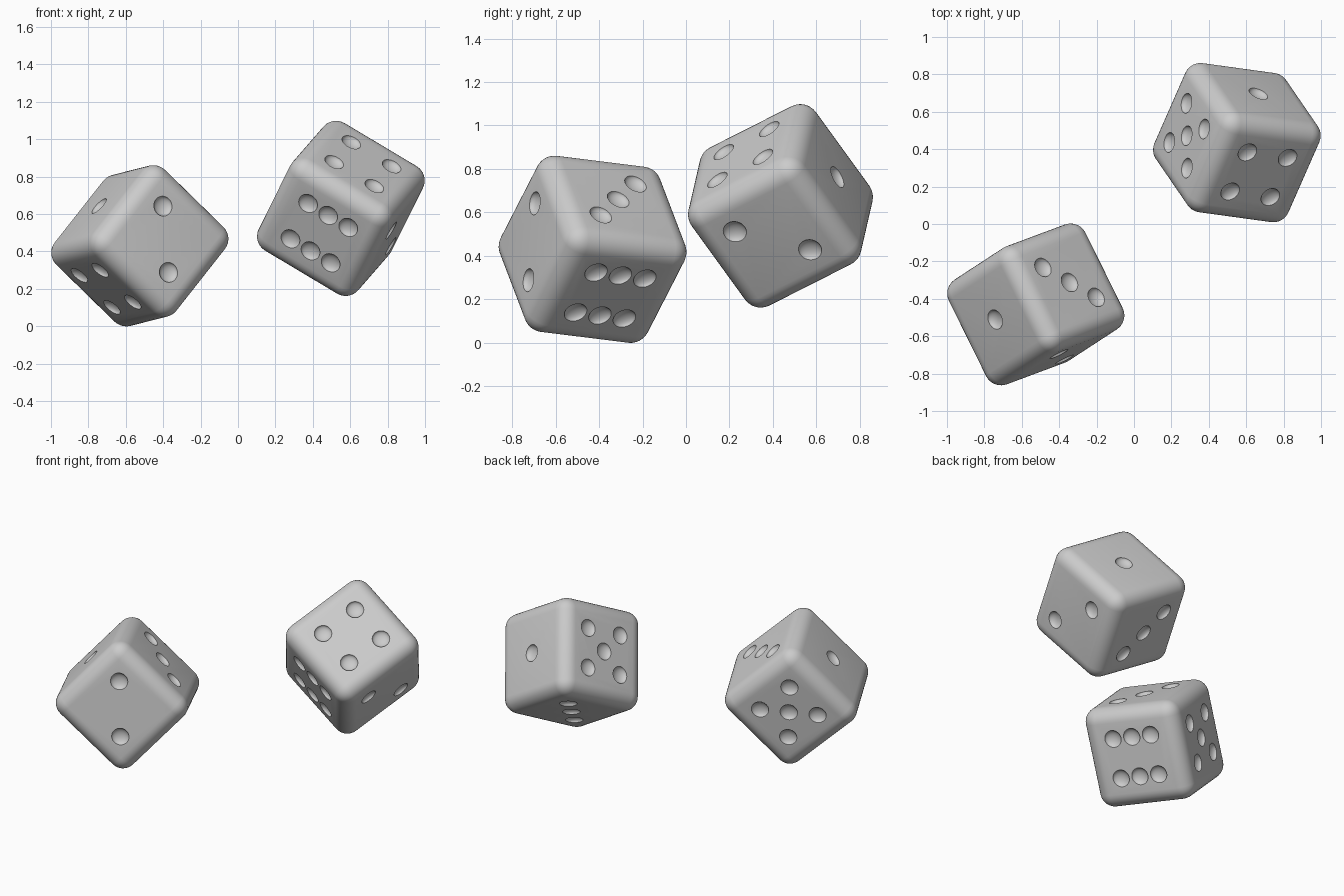
import bpy, bmesh
from math import radians
from mathutils import Matrix, Vector

if "Cube" in bpy.data.objects:
    bpy.data.objects.remove(bpy.data.objects["Cube"])

HALF, ROUND = 0.315, 0.09             # half size and edge radius of a die
PIP_R, PIP_DEPTH, STEP = 0.054, 0.03, 0.126

# pip layouts: face axis (0,1,2), side, grid positions on the two other axes
CORNERS = [(-1, -1), (-1, 1), (1, -1), (1, 1)]
FACES = [
    (0, 1, [(0, 0)]),                                       # one
    (1, 1, [(-1, -1), (1, 1)]),                             # two
    (2, 1, [(-1, 1), (0, 0), (1, -1)]),                     # three
    (2, -1, CORNERS),                                       # four
    (1, -1, CORNERS + [(0, 0)]),                            # five
    (0, -1, [(b, c) for b in (-1, 0, 1) for c in (-1, 1)]), # six
]


def new_object(name, bm):
    mesh = bpy.data.meshes.new(name)
    bm.to_mesh(mesh)
    bm.free()
    obj = bpy.data.objects.new(name, mesh)
    bpy.context.collection.objects.link(obj)
    return obj


def pip_cutter():
    # flattened balls placed on every face
    bm = bmesh.new()
    for axis, side, spots in FACES:
        others = [i for i in range(3) if i != axis]
        for u, v in spots:
            pos, size = Vector(), Vector((PIP_R,) * 3)
            pos[axis] = side * (HALF + 0.002)
            pos[others[0]], pos[others[1]] = u * STEP, v * STEP
            size[axis] = PIP_DEPTH
            m = Matrix.Translation(pos) @ Matrix.Diagonal(size.to_4d())
            bmesh.ops.create_icosphere(bm, subdivisions=4, radius=1, matrix=m)
    return new_object("pip_cutter", bm)


def make_die(name, centre, one, two):
    # rounded cube
    bm = bmesh.new()
    bmesh.ops.create_cube(bm, size=2 * HALF)
    bmesh.ops.bevel(bm, geom=bm.edges[:], offset=ROUND, segments=8,
                    profile=0.5, affect='EDGES')
    die = new_object(name, bm)
    # carve the pips
    cutter = pip_cutter()
    mod = die.modifiers.new("pips", 'BOOLEAN')
    mod.operation, mod.solver, mod.object = 'DIFFERENCE', 'EXACT', cutter
    bpy.ops.object.select_all(action='DESELECT')
    die.select_set(True)
    bpy.context.view_layer.objects.active = die
    bpy.ops.object.modifier_apply(modifier=mod.name)
    bpy.data.objects.remove(cutter)
    bpy.ops.object.shade_smooth_by_angle(angle=radians(30))
    # tumble: local x points out of face one, y out of two, z out of three
    a = Vector(one).normalized()
    b = Vector(two)
    b = (b - a * b.dot(a)).normalized()
    rot = Matrix((a, b, a.cross(b))).transposed()
    die.matrix_world = Matrix.Translation(centre) @ rot.to_4x4()


make_die("left_die", (-0.525, -0.43, 0.43), (-0.69, -0.257, 0.675), (0.45, -0.885, 0.10))
make_die("right_die", (0.55, 0.435, 0.63), (0.365, 0.83, 0.42), (0.85, -0.12, -0.51))
